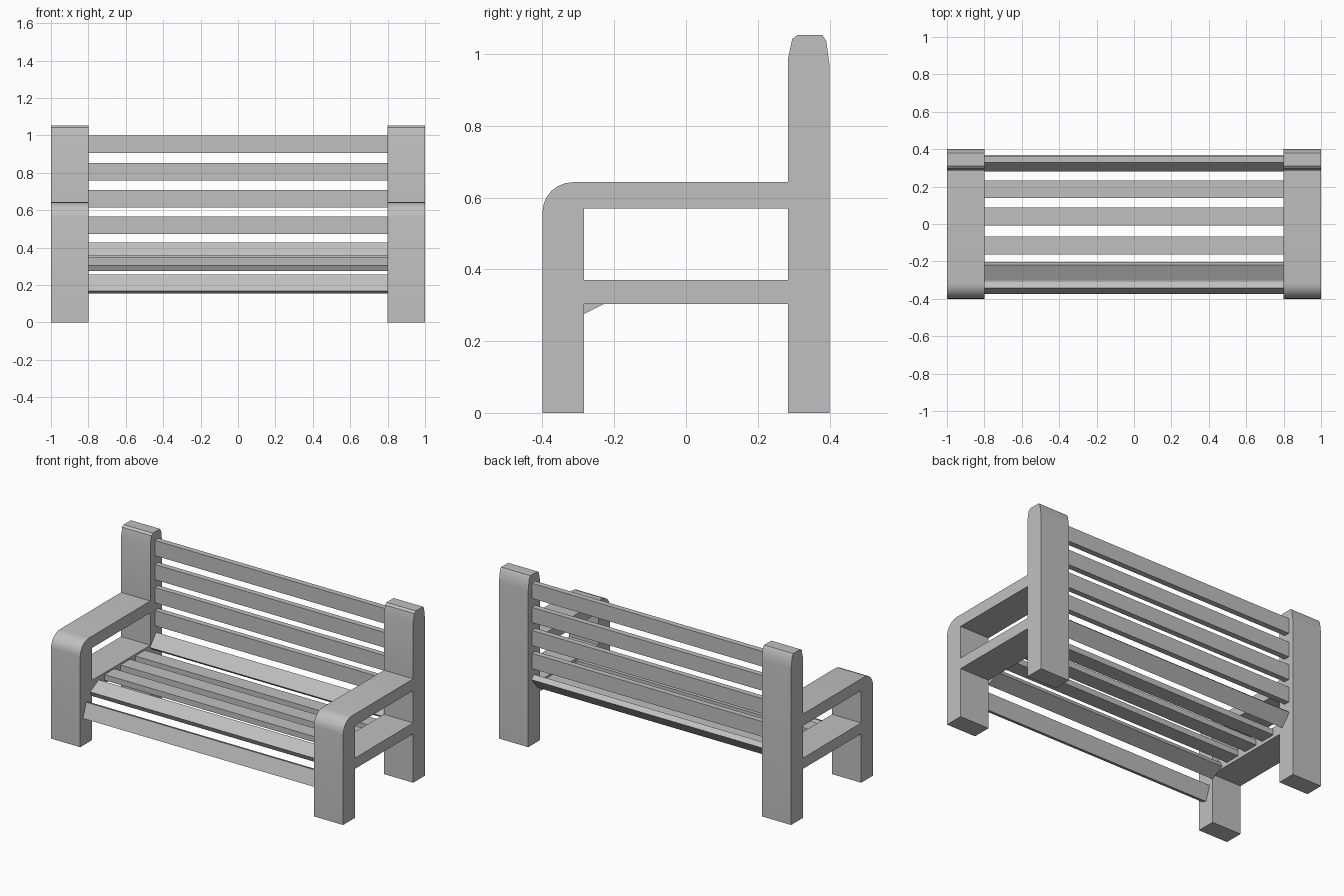
import bpy, bmesh, math

if "Cube" in bpy.data.objects:
    bpy.data.objects.remove(bpy.data.objects["Cube"])

grey = bpy.data.materials.new("plain grey")
grey.diffuse_color = (0.53, 0.53, 0.53, 1)
grey.use_nodes = True
grey.node_tree.nodes["Principled BSDF"].inputs["Base Color"].default_value = grey.diffuse_color


def add_object(name, bm):
    mesh = bpy.data.meshes.new(name)
    bm.to_mesh(mesh)
    bm.free()
    mesh.materials.append(grey)
    obj = bpy.data.objects.new(name, mesh)
    bpy.context.collection.objects.link(obj)
    return obj


# Side frames: flat (y, z) outline with an opening, thickened and mirrored
outline = [(-0.4, 0), (-0.285, 0), (-0.285, 0.303), (0.285, 0.303),
           (0.285, 0), (0.4, 0), (0.4, 0.97), (0.391, 1.037), (0.38, 1.053),
           (0.31, 1.053), (0.296, 1.042), (0.285, 0.99), (0.285, 0.643)]
# rounded front of the armrest
for i in range(7):
    a = math.radians(90 + 15 * i)
    outline.append((-0.315 + 0.085 * math.cos(a), 0.56 + 0.083 * math.sin(a)))
opening = [(-0.285, 0.37), (0.285, 0.37), (0.285, 0.57), (-0.285, 0.57)]

bm = bmesh.new()
for loop in (outline, opening):
    verts = [bm.verts.new((0.9, y, z)) for y, z in loop]
    for i, v in enumerate(verts):
        bm.edges.new((verts[i - 1], v))
bmesh.ops.triangle_fill(bm, edges=bm.edges[:], use_beauty=True, normal=(1, 0, 0))
bmesh.ops.recalc_face_normals(bm, faces=bm.faces[:])
frame = add_object("side_frames", bm)
solid = frame.modifiers.new("thickness", 'SOLIDIFY')
solid.thickness = 0.2
solid.offset = 0
frame.modifiers.new("other_side", 'MIRROR')
bpy.context.view_layer.objects.active = frame
frame.select_set(True)
bpy.ops.object.convert(target='MESH')
bpy.ops.object.shade_smooth_by_angle(angle=math.radians(35))


# Slats: planks between the frames, tilted about x
def slat(name, y, z, tilt):
    bm = bmesh.new()
    bmesh.ops.create_cube(bm, size=1)
    bmesh.ops.scale(bm, vec=(1.6, 0.094, 0.035), verts=bm.verts[:])
    obj = add_object(name, bm)
    obj.location = (0, y, z)
    obj.rotation_euler.x = math.radians(tilt)


for i, z in enumerate((0.52, 0.662, 0.805, 0.954)):
    slat(f"back_slat_{i + 1}", 0.347, z, 90)
slat("lower_back_slat", 0.325, 0.381, 50)
for i, y in enumerate((-0.115, 0.04, 0.185)):
    slat(f"seat_slat_{i + 1}", y, 0.341, 0)
slat("seat_edge_slat", -0.253, 0.311, 27)
slat("front_slat", -0.341, 0.206, 70)
